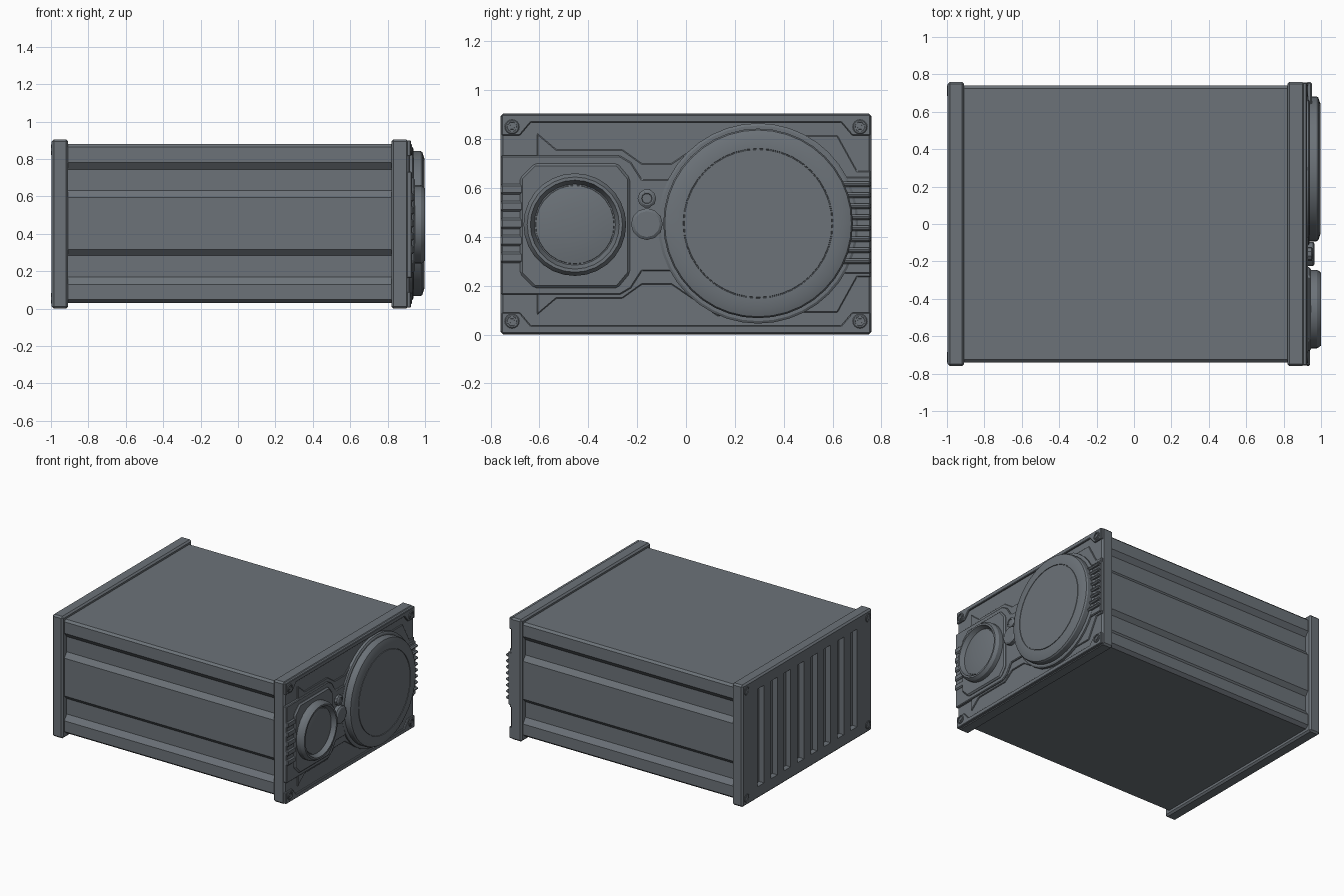
import bpy, bmesh, math
from mathutils import Vector

if "Cube" in bpy.data.objects:
    bpy.data.objects.remove(bpy.data.objects["Cube"])

grey = bpy.data.materials.new("slate grey")
grey.use_nodes = True
grey.diffuse_color = (0.15, 0.17, 0.19, 1)
grey.node_tree.nodes["Principled BSDF"].inputs["Base Color"].default_value = grey.diffuse_color

MID = 0.4525  # height of the horizontal mirror plane


def finish(name, bm, bevel=0, smooth=False):
    bmesh.ops.recalc_face_normals(bm, faces=bm.faces)
    mesh = bpy.data.meshes.new(name)
    bm.to_mesh(mesh)
    bm.free()
    mesh.materials.append(grey)
    ob = bpy.data.objects.new(name, mesh)
    bpy.context.collection.objects.link(ob)
    if bevel:
        mod = ob.modifiers.new("Bevel", "BEVEL")
        mod.width = bevel
        mod.segments = 1
        mod.limit_method = "ANGLE"
    if smooth:
        bpy.ops.object.select_all(action="DESELECT")
        ob.select_set(True)
        bpy.context.view_layer.objects.active = ob
        bpy.ops.object.shade_smooth_by_angle(angle=math.radians(25))
    return ob


def add_prism(bm, outline, x0, x1):
    """Extrude a (y, z) outline along x."""
    face = bm.faces.new([bm.verts.new((x0, y, z)) for y, z in outline])
    out = bmesh.ops.extrude_face_region(bm, geom=[face])
    moved = [v for v in out["geom"] if isinstance(v, bmesh.types.BMVert)]
    bmesh.ops.translate(bm, verts=moved, vec=Vector((x1 - x0, 0, 0)))


def rect(y0, y1, z0, z1):
    return [(y0, z0), (y1, z0), (y1, z1), (y0, z1)]


def prism(name, outline, x0, x1, bevel=0):
    bm = bmesh.new()
    add_prism(bm, outline, x0, x1)
    return finish(name, bm, bevel)


def lathe(name, y, z, profile, sides=32, flip=1):
    """Turn an (x, radius) profile about an axis along x."""
    bm = bmesh.new()
    rings = []
    for x, r in profile:
        angles = [2 * math.pi * i / sides for i in range(sides)]
        rings.append([bm.verts.new((flip * x, y + r * math.cos(a), z + r * math.sin(a))) for a in angles])
    for a, b in zip(rings, rings[1:]):
        for i in range(sides):
            j = (i + 1) % sides
            bm.faces.new((a[i], a[j], b[j], b[i]))
    bm.faces.new(rings[0])
    bm.faces.new(rings[-1])
    return finish(name, bm, smooth=sides > 8)


# Extruded housing with ribbed side walls
side = [(0.715, 0.03), (0.74, 0.05), (0.74, 0.13), (0.712, 0.17), (0.712, 0.285),
        (0.74, 0.315), (0.74, 0.595), (0.712, 0.632), (0.712, 0.745), (0.74, 0.78),
        (0.74, 0.865), (0.725, 0.88)]
prism("housing", side + [(-y, z) for y, z in reversed(side)], -0.92, 0.84)

# End plates
plate = rect(-0.76, 0.76, 0, 2 * MID)
back_plate = prism("back_plate", plate, -0.997, -0.908, 0.012)
prism("front_plate", plate, 0.82, 0.912, 0.012)

# Vertical vent slots in the back plate
bm = bmesh.new()
for i in range(8):
    y = (i - 3.5) * 0.156
    add_prism(bm, rect(y - 0.038, y + 0.038, 0.09, 0.815), -1.05, -0.957)
cutter = finish("vent_cutter", bm)
cutter.hide_render = True
cutter.hide_set(True)
cut = back_plate.modifiers.new("Vents", "BOOLEAN")
cut.operation = "DIFFERENCE"
cut.solver = "EXACT"
cut.object = cutter

# Corner screws on both ends
for y in (-0.712, 0.712):
    for z in (0.055, 0.85):
        for name, flip, face in (("front_screw", 1, 0.924), ("back_screw", -1, 0.994)):
            lathe(name, y, z, [(face - 0.03, 0.03), (face + 0.003, 0.03), (face + 0.006, 0.026),
                               (face + 0.006, 0.02), (face, 0.019)], 16, flip)
            lathe(name + "_hex", y, z, [(face - 0.02, 0.013), (face + 0.004, 0.011)], 6, flip)

# Raised rails with corner pads along the top and bottom of the front end
half = [(-0.755, 0.9), (-0.755, 0.815), (-0.68, 0.815), (-0.635, 0.868)]
rail = half + [(-y, z) for y, z in reversed(half)]
prism("top_rail", rail, 0.9, 0.924, 0.004)
prism("bottom_rail", [(y, 2 * MID - z) for y, z in rail], 0.9, 0.924, 0.004)

# Stepped centre panel
lower_step = [(-0.61, 0.825), (-0.53, 0.757), (-0.26, 0.757), (-0.18, 0.7), (-0.06, 0.7),
              (0.13, 0.83), (0.5, 0.815), (0.62, 0.815), (0.7, 0.67), (0.755, 0.67)]
prism("panel_lower_step", lower_step + [(y, 2 * MID - z) for y, z in reversed(lower_step)],
      0.9, 0.92, 0.004)
panel = [(-0.757, 0.732), (-0.27, 0.732), (-0.225, 0.705), (-0.18, 0.635), (-0.05, 0.635),
         (0.12, 0.8), (0.48, 0.8), (0.65, 0.645), (0.757, 0.645)]
prism("panel_upper_step", panel + [(y, 2 * MID - z - 0.01) for y, z in reversed(panel)],
      0.9, 0.931, 0.005)

# Horizontal grip fins at both edges
for i in range(8):
    z = 0.3 + i * 0.045
    prism("right_fin", rect(0.62, 0.758, z - 0.011, z + 0.011), 0.92, 0.952, 0.008)
for i in range(5):
    z = 0.315 + i * 0.07
    prism("left_fin", rect(-0.76, -0.66, z - 0.022, z + 0.022), 0.92, 0.942, 0.008)

# Large round cover with a fine inset seam
lathe("cover_seat", 0.295, 0.455, [(0.9, 0.41), (0.932, 0.41), (0.938, 0.4)], 40)
lathe("large_cover", 0.295, 0.455,
      [(0.91, 0.388), (0.975, 0.388), (0.985, 0.382), (0.996, 0.35), (0.996, 0.307),
       (0.991, 0.306), (0.991, 0.303), (0.996, 0.302)], 40)

# Lens mount, ring and shallow domed lens
mount = [(-0.68, 0.25), (-0.62, 0.19), (-0.28, 0.19), (-0.23, 0.25),
         (-0.23, 0.64), (-0.28, 0.7), (-0.62, 0.7), (-0.68, 0.64)]
prism("lens_mount", mount, 0.9, 0.945, 0.01)
lathe("lens_ring", -0.455, 0.45,
      [(0.92, 0.21), (0.978, 0.21), (0.99, 0.203), (1.0, 0.195), (1.0, 0.182),
       (0.985, 0.175), (0.968, 0.166)], 28)
lathe("lens", -0.455, 0.45,
      [(0.95, 0.166), (0.972, 0.16), (0.979, 0.12), (0.983, 0.07), (0.985, 0.02)], 28)

# Two small knobs between lens and cover
lathe("large_knob", -0.16, 0.452, [(0.9, 0.065), (0.958, 0.065), (0.966, 0.053)], 12)
lathe("small_knob", -0.16, 0.557, [(0.9, 0.038), (0.948, 0.038), (0.955, 0.028),
                                   (0.955, 0.022), (0.95, 0.02)], 10)
